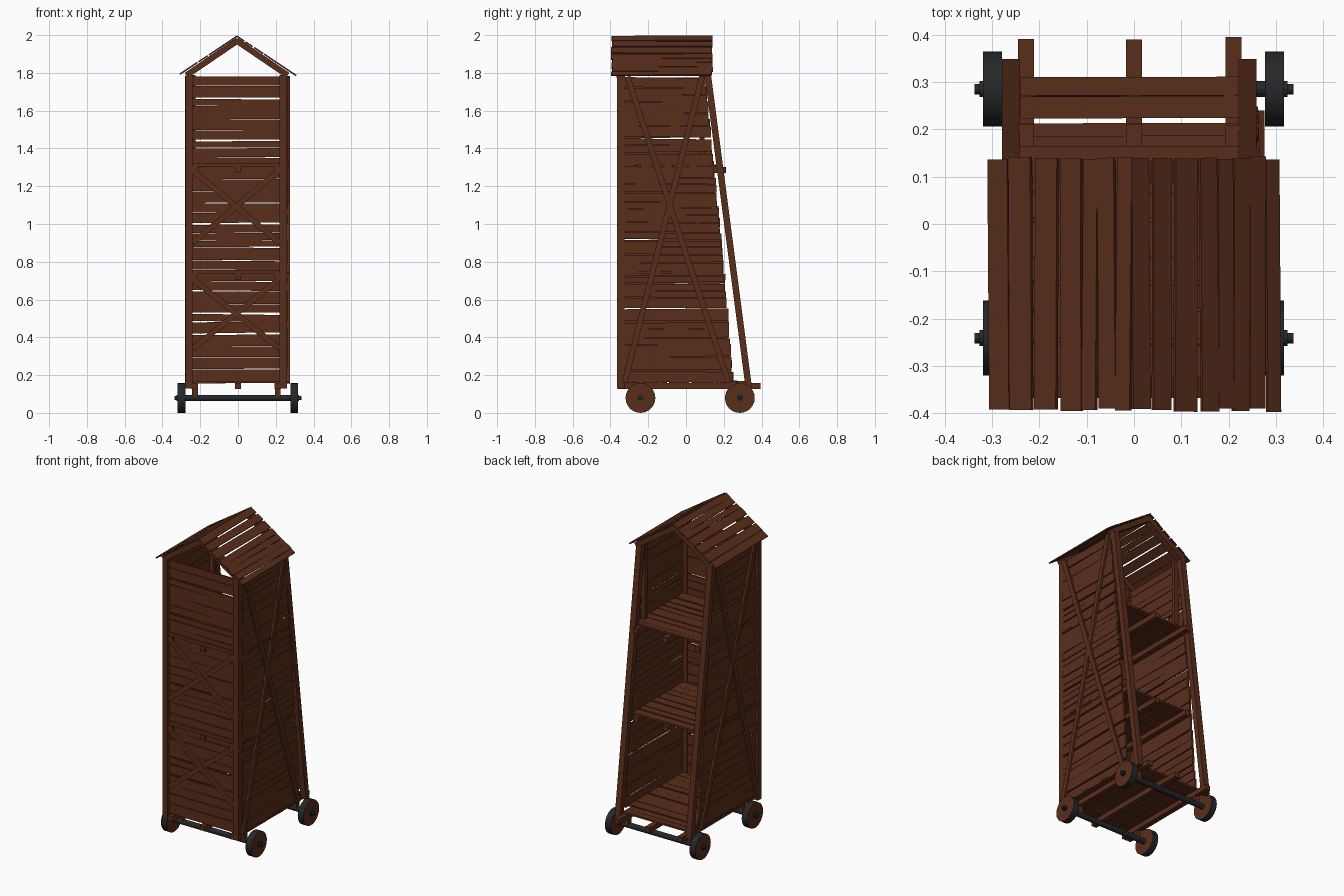
import bpy, bmesh, math, random
from mathutils import Vector, Matrix

if "Cube" in bpy.data.objects:
    bpy.data.objects.remove(bpy.data.objects["Cube"])

random.seed(7)
R = random.uniform


def material(name, rgb):
    m = bpy.data.materials.new(name)
    m.diffuse_color = (*rgb, 1)
    m.use_nodes = True
    m.node_tree.nodes["Principled BSDF"].inputs["Base Color"].default_value = m.diffuse_color
    return m


WOOD = material("wood", (0.1, 0.027, 0.011))
IRON = material("dark_iron", (0.018, 0.02, 0.022))


def finish(name, bm, *mats):
    me = bpy.data.meshes.new(name)
    bm.to_mesh(me)
    bm.free()
    for m in mats:
        me.materials.append(m)
    ob = bpy.data.objects.new(name, me)
    bpy.context.collection.objects.link(ob)
    return ob


def beam(bm, a, b, width, thick, normal):
    """Box from a to b; thick is measured along normal, width across it."""
    a, b = Vector(a), Vector(b)
    d = (b - a).normalized()
    side = d.cross(Vector(normal)).normalized()
    n = side.cross(d)
    mat = Matrix((d * (b - a).length, side * width, n * thick)).transposed().to_4x4()
    mat.translation = (a + b) / 2
    bmesh.ops.create_cube(bm, size=1, matrix=mat)


def rows(start, end, lo, hi):
    """Uneven plank rows as (centre, width), with narrow gaps between."""
    out, p = [], start
    while p < end - 0.02:
        w = min(R(lo, hi), end - p)
        out.append((p + w / 2, w))
        p += w + random.choice((0.001, 0.002, 0.004, 0.010))
    return out


LX, RX, MX = -0.26, 0.24, -0.005          # post lines and middle
BEAMS = (-0.228, 0.0, 0.21)


def back_y(z):                             # rear edge of the side cladding
    return 0.262 - 0.075 * z - 0.01 * z * z


# Corner posts: upright in front, leaning at the back
bm = bmesh.new()
for x in (LX, RX):
    beam(bm, (x, -0.345, 0.13), (x, -0.345, 1.785), 0.038, 0.038, (0, 1, 0))
finish("front_posts", bm, WOOD)
bm = bmesh.new()
for x in (LX, RX):
    beam(bm, (x, 0.332, 0.135), (x, 0.116, 1.785), 0.038, 0.034, (0, 1, 0))
finish("back_posts", bm, WOOD)
bm = bmesh.new()
for x in (LX + 0.02, RX - 0.005):
    beam(bm, (x, 0.085, 1.30), (x, 0.085, 1.79), 0.03, 0.025, (0, 1, 0))
finish("upper_inner_posts", bm, WOOD)

# Floors: three joists and cross planks per storey
for name, z, y_end, plank_end in (("base", 0.142, 0.392, 0.31),
                                  ("middle", 0.72, 0.208, 0.20),
                                  ("upper", 1.285, 0.208, 0.165)):
    bm = bmesh.new()
    for x in BEAMS:
        beam(bm, (x, -0.36, z), (x, y_end + R(-0.004, 0.006), z), 0.034, 0.032, (0, 0, 1))
    finish(name + "_joists", bm, WOOD)
    bm = bmesh.new()
    for y, w in rows(-0.325, plank_end, 0.045, 0.075):
        half = (-0.24, 0.225) if y > 0.22 else (-0.272 + R(0, 0.006), 0.262 + R(0, 0.008))
        zz = z + 0.022
        beam(bm, (half[0], y, zz + R(-.002, .002)), (half[1], y + R(-.003, .003), zz), w, 0.012, (0, 0, 1))
    finish(name + "_floor_planks", bm, WOOD)

# Front cladding
bm = bmesh.new()
for z, w in rows(0.165, 1.78, 0.03, 0.068):
    t = R(-0.003, 0.003)
    beam(bm, (-0.245, -0.338, z + t), (0.225, -0.338, z - t), w, 0.012, (0, 1, 0))
finish("front_planks", bm, WOOD)

# Front cross braces
bm = bmesh.new()
for z0, z1 in ((0.34, 0.71), (0.90, 1.285)):
    beam(bm, (-0.24, -0.349, z0), (0.22, -0.349, z1), 0.03, 0.014, (0, 1, 0))
    beam(bm, (-0.24, -0.352, z1), (0.22, -0.352, z0), 0.03, 0.014, (0, 1, 0))
for z in (0.745, 1.312):
    beam(bm, (-0.24, -0.347, z), (0.22, -0.347, z), 0.022, 0.014, (0, 1, 0))
finish("front_braces", bm, WOOD)

# Side cladding and tall cross braces
for name, px, bx in (("left", -0.259, -0.273), ("right", 0.256, 0.267)):
    bm = bmesh.new()
    for z, w in rows(0.165, 1.775, 0.03, 0.068):
        t = R(-0.004, 0.004)
        x = px + R(-0.003, 0.003)
        beam(bm, (x, -0.328, z + t), (x, back_y(z) + R(-.004, .004), z - t), w, 0.012, (1, 0, 0))
    finish(name + "_side_planks", bm, WOOD)
    bm = bmesh.new()
    beam(bm, (bx, -0.325, 0.16), (bx, 0.085, 1.78), 0.03, 0.014, (1, 0, 0))
    beam(bm, (bx + 0.002, 0.225, 0.16), (bx + 0.002, -0.31, 1.78), 0.03, 0.014, (1, 0, 0))
    finish(name + "_side_braces", bm, WOOD)

# Rafters, open at both gables
bm = bmesh.new()
for y in (-0.345, 0.11):
    for s in (-1, 1):
        n = (s * 0.55, 0, 0.84)
        beam(bm, (MX + s * 0.268, y, 1.787), (MX - s * 0.004, y, 1.972), 0.045, 0.032, n)
finish("rafters", bm, WOOD)

# Roof planks running front to back
for name, s in (("left", -1), ("right", 1)):
    bm = bmesh.new()
    top, eave = Vector((MX, 0, 1.994)), Vector((MX + s * 0.312, 0, 1.787))
    d = (eave - top).normalized()
    n = Vector((-d.z * s, 0, d.x * s))
    for u, w in rows(0.0, (eave - top).length, 0.03, 0.058):
        c = top + d * u
        t = d * R(-0.003, 0.003)
        y0, y1 = Vector((0, -0.393 + R(-.004, .004), 0)), Vector((0, 0.14 + R(-.004, .004), 0))
        beam(bm, c + t + y0, c - t + y1, w, 0.008, n)
    finish(name + "_roof_planks", bm, WOOD)


# Wheels with dark treads, and axles
def cylinder(bm, x0, x1, y, z, r, sides):
    m = Matrix.Translation(((x0 + x1) / 2, y, z)) @ Matrix.Rotation(math.pi / 2, 4, 'Y')
    bmesh.ops.create_cone(bm, cap_ends=True, segments=sides, radius1=r, radius2=r,
                          depth=x1 - x0, matrix=m)


for name, y in (("front", -0.241), ("back", 0.285)):
    bm = bmesh.new()
    for x0, x1 in ((-0.319, -0.279), (0.277, 0.317)):
        cylinder(bm, x0, x1, y, 0.079, 0.079, 24)
    for f in bm.faces:
        f.material_index = 0 if len(f.verts) > 4 else 1
        f.smooth = len(f.verts) == 4
    for e in bm.edges:
        e.smooth = all(len(f.verts) == 4 for f in e.link_faces)
    finish(name + "_wheels", bm, WOOD, IRON)
    bm = bmesh.new()
    cylinder(bm, -0.337, 0.337, y, 0.079, 0.011, 12)
    cylinder(bm, -0.326, 0.324, y, 0.079, 0.017, 12)
    finish(name + "_axle", bm, IRON)

# Bolsters joining the axles to the base joists
bm = bmesh.new()
for y in (-0.241, 0.285):
    for x in (BEAMS[0], BEAMS[2]):
        beam(bm, (x, y, 0.085), (x, y, 0.135), 0.03, 0.03, (0, 1, 0))
finish("axle_bolsters", bm, WOOD)
